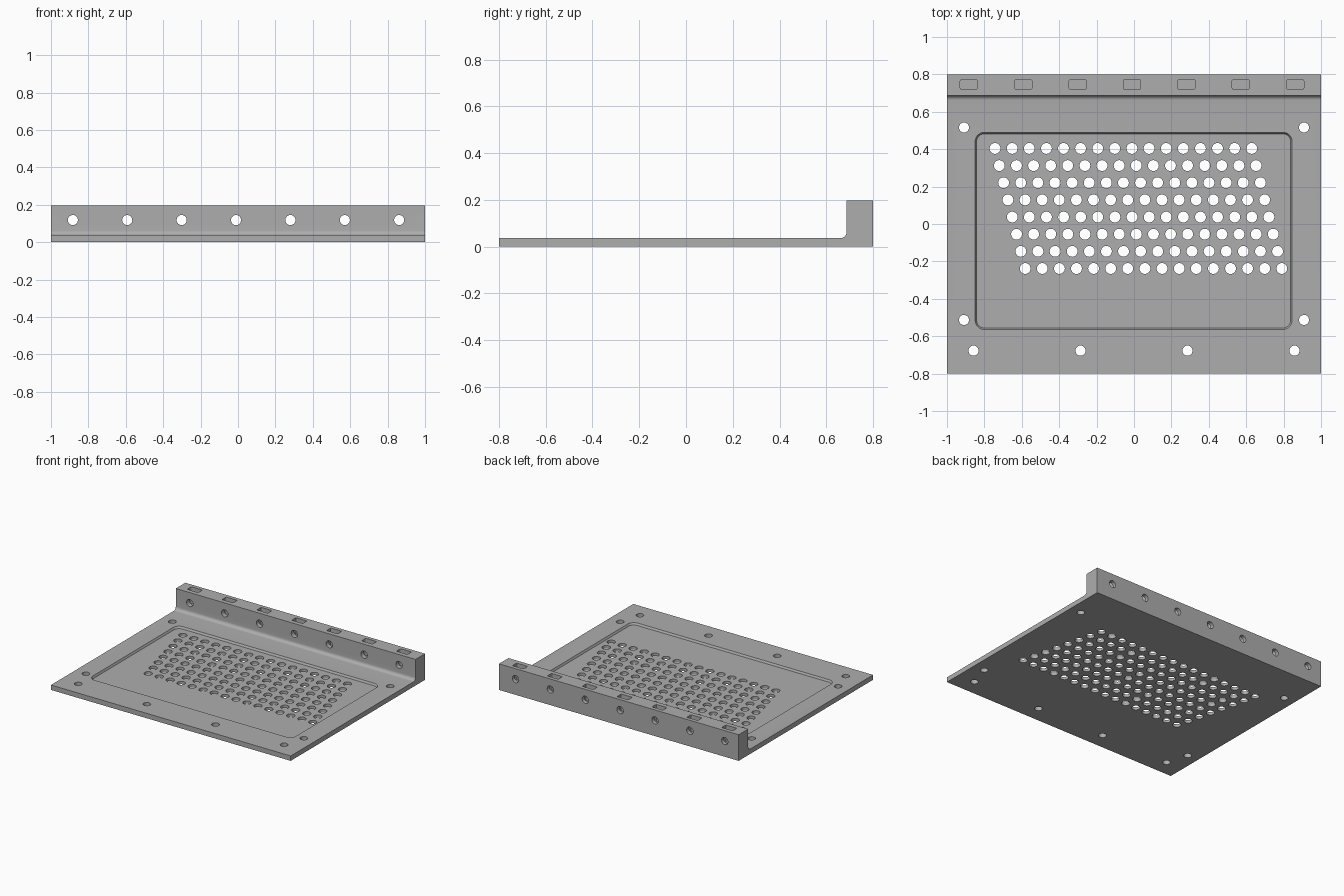
import bpy, bmesh, math
from mathutils import Matrix, Vector

if "Cube" in bpy.data.objects:
    bpy.data.objects.remove(bpy.data.objects["Cube"])

HEIGHT, PLATE = 0.197, 0.037
FLANGE_Y, FILLET = 0.687, 0.025
POCKET_DEPTH = 0.015

grey = bpy.data.materials.new("grey_metal")
grey.use_nodes = True
colour = (0.42, 0.42, 0.42, 1)
grey.diffuse_color = colour
grey.node_tree.nodes["Principled BSDF"].inputs["Base Color"].default_value = colour


def make_object(name, bm):
    bmesh.ops.recalc_face_normals(bm, faces=bm.faces)
    mesh = bpy.data.meshes.new(name)
    bm.to_mesh(mesh)
    bm.free()
    mesh.materials.append(grey)
    obj = bpy.data.objects.new(name, mesh)
    bpy.context.collection.objects.link(obj)
    return obj


def prism(bm, points, offset):
    """Extrude a closed outline along an offset."""
    face = bm.faces.new([bm.verts.new(p) for p in points])
    out = bmesh.ops.extrude_face_region(bm, geom=[face])
    moved = [v for v in out["geom"] if isinstance(v, bmesh.types.BMVert)]
    bmesh.ops.translate(bm, verts=moved, vec=offset)


def cylinder(bm, centre, radius, depth, along_y=False):
    turn = Matrix.Rotation(math.pi / 2, 4, "X") if along_y else Matrix()
    bmesh.ops.create_cone(bm, cap_ends=True, segments=24, radius1=radius, radius2=radius,
                          depth=depth, matrix=Matrix.Translation(centre) @ turn)


def rounded_rect(cx, cy, w, d, r, z, steps):
    points = []
    for i, (sx, sy) in enumerate([(1, 1), (-1, 1), (-1, -1), (1, -1)]):
        for k in range(steps + 1):
            a = (i + k / steps) * math.pi / 2
            points.append(Vector((cx + sx * (w / 2 - r) + r * math.cos(a),
                                  cy + sy * (d / 2 - r) + r * math.sin(a), z)))
    return points


def cut(target, bm):
    cutter = make_object("cutter", bm)
    cutter.hide_render = True
    mod = target.modifiers.new("cut", "BOOLEAN")
    mod.operation, mod.solver, mod.object = "DIFFERENCE", "EXACT", cutter
    bpy.context.view_layer.objects.active = target
    bpy.ops.object.modifier_apply(modifier=mod.name)
    bpy.data.objects.remove(cutter)


# Plate and thick rear flange, one filleted profile along x
profile = [(-0.8, 0), (0.8, 0), (0.8, HEIGHT), (FLANGE_Y, HEIGHT)]
for k in range(9):
    a = k / 8 * math.pi / 2
    profile.append((FLANGE_Y - FILLET + FILLET * math.cos(a),
                    PLATE + FILLET - FILLET * math.sin(a)))
profile.append((-0.8, PLATE))
bm = bmesh.new()
prism(bm, [(-1, y, z) for y, z in profile], (2, 0, 0))
panel = make_object("mounting_panel", bm)

# Shallow rounded pocket with sloping walls
bm = bmesh.new()
rings = []
for grow, z in [(-0.016, PLATE - POCKET_DEPTH), (0, PLATE), (0, PLATE + 0.02)]:
    pts = rounded_rect(-0.002, -0.037, 1.695 + grow, 1.055 + grow, 0.05 + grow / 2, z, 8)
    rings.append([bm.verts.new(p) for p in pts])
bm.faces.new(rings[0])
bm.faces.new(rings[-1])
for low, high in zip(rings, rings[1:]):
    for i in range(len(low)):
        j = (i + 1) % len(low)
        bm.faces.new([low[i], low[j], high[j], high[i]])
cut(panel, bm)

# Slanted grid of vent holes
bm = bmesh.new()
for row in range(8):
    for col in range(16):
        cylinder(bm, (-0.743 + 0.0915 * col + 0.023 * row, 0.404 - 0.0917 * row, 0.01), 0.029, 0.2)

# Screw holes in the plate border
for x in (-0.909, 0.909):
    for y in (0.516, -0.513):
        cylinder(bm, (x, y, 0), 0.027, 0.2)
for i in range(4):
    cylinder(bm, (-0.858 + 0.572 * i, -0.677, 0), 0.027, 0.2)
cut(panel, bm)

# Bolt holes through the flange, and nut slots from its top
holes, slots = bmesh.new(), bmesh.new()
for i in range(7):
    x = -0.883 + 0.2908 * i
    cylinder(holes, (x, 0.745, 0.118), 0.027, 0.2, along_y=True)
    prism(slots, rounded_rect(x, 0.746, 0.092, 0.05, 0.006, 0.07, 3), (0, 0, 0.2))
cut(panel, holes)
cut(panel, slots)

# Smooth the curved walls, keep crisp edges
bpy.ops.object.select_all(action="DESELECT")
panel.select_set(True)
bpy.context.view_layer.objects.active = panel
bpy.ops.object.shade_smooth_by_angle(angle=math.radians(30))
